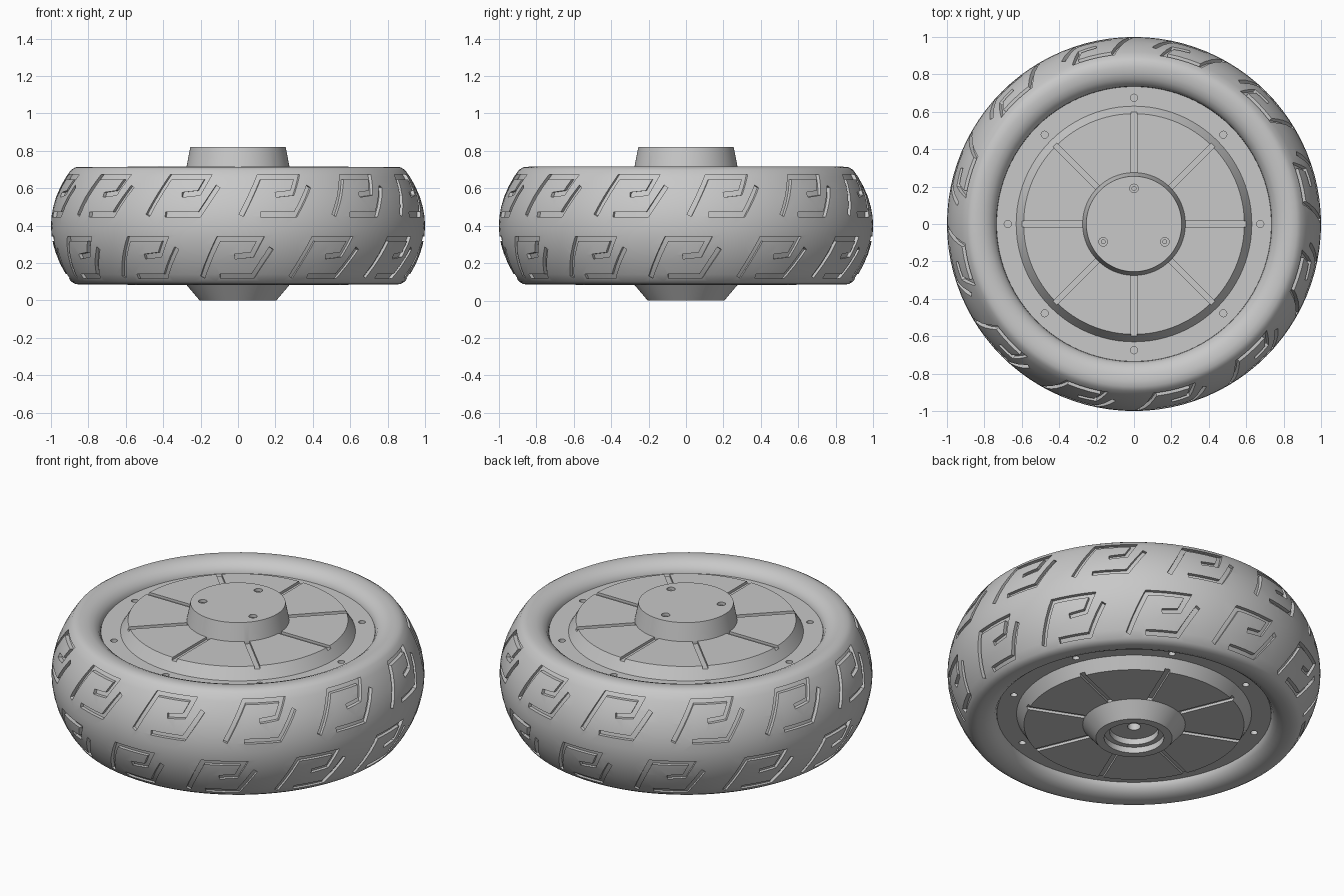
import bpy, bmesh
from math import sin, cos, pi, radians
from mathutils import Vector, Matrix

if "Cube" in bpy.data.objects:
    bpy.data.objects.remove(bpy.data.objects["Cube"])

MID = 0.4  # height of the wheel's centre plane

grey = bpy.data.materials.new("grey")
grey.use_nodes = True
grey.diffuse_color = (0.58, 0.58, 0.58, 1)
grey.node_tree.nodes["Principled BSDF"].inputs["Base Color"].default_value = (0.58, 0.58, 0.58, 1)


def finish(bm, name):
    bmesh.ops.recalc_face_normals(bm, faces=bm.faces)
    if bm.calc_volume(signed=True) < 0:
        bmesh.ops.reverse_faces(bm, faces=bm.faces)
    mesh = bpy.data.meshes.new(name)
    bm.to_mesh(mesh)
    bm.free()
    mesh.materials.append(grey)
    ob = bpy.data.objects.new(name, mesh)
    bpy.context.collection.objects.link(ob)
    return ob


def lathe(name, profile, steps, closed=False):
    # Revolve a (radius, height) profile about the axle
    bm = bmesh.new()
    rings = []
    for r, z in profile:
        count = steps if r > 0 else 1
        rings.append([bm.verts.new((r * cos(2 * pi * i / steps), r * sin(2 * pi * i / steps), z))
                      for i in range(count)])
    pairs = list(zip(rings, rings[1:]))
    if closed:
        pairs.append((rings[-1], rings[0]))
    for a, b in pairs:
        for i in range(steps):
            j = (i + 1) % steps
            corners = [a[i % len(a)], a[j % len(a)], b[j % len(b)], b[i % len(b)]]
            bm.faces.new(list(dict.fromkeys(corners)))
    return finish(bm, name)


def carve(ob, cutter, angle):
    # Use the first solver that returns a complete body
    cutter.hide_render = True
    mod = ob.modifiers.new("carve", "BOOLEAN")
    mod.object, mod.operation = cutter, "DIFFERENCE"
    before = len(ob.data.polygons)
    bpy.ops.object.select_all(action="DESELECT")
    bpy.context.view_layer.objects.active = ob
    ob.select_set(True)
    for solver in ("EXACT", "MANIFOLD", "FLOAT"):
        mod.solver = solver
        bpy.context.view_layer.update()
        result = ob.evaluated_get(bpy.context.evaluated_depsgraph_get())
        if len(result.data.polygons) > before:
            bpy.ops.object.modifier_apply(modifier=mod.name)
            break
    else:
        ob.modifiers.remove(mod)
    bpy.data.objects.remove(cutter)
    bpy.ops.object.shade_smooth_by_angle(angle=radians(angle))


# Tyre: half profile mirrored about the centre plane
half = [(1, 0), (0.997, 0.05), (0.988, 0.1), (0.972, 0.155), (0.948, 0.21), (0.92, 0.26),
        (0.893, 0.298), (0.87, 0.312), (0.84, 0.315), (0.805, 0.312), (0.775, 0.3),
        (0.75, 0.28), (0.737, 0.255), (0.733, 0.22), (0.7, 0.2)]
profile = [(r, MID + h) for r, h in half] + [(r, MID - h) for r, h in reversed(half[1:])]
tyre = lathe("tyre", profile, 96, closed=True)


def tread_radius(z):
    h = abs(z - MID)
    for (r0, h0), (r1, h1) in zip(half, half[1:]):
        if h0 <= h <= h1:
            return r0 + (r1 - r0) * (h - h0) / (h1 - h0)


def groove(bm, path, turn, lift, width=0.026):
    # Path of (degrees, height) becomes a mitred strip wrapped round the tread
    pts = [Vector((radians(a), z + lift)) for a, z in path]
    fine = []
    for p, q in zip(pts, pts[1:]):
        fine += [p.lerp(q, i / 3) for i in range(3)]
    fine.append(pts[-1])
    rings = []
    for i, p in enumerate(fine):
        before = (p - fine[i - 1]).normalized() if i else (fine[1] - p).normalized()
        after = (fine[i + 1] - p).normalized() if i + 1 < len(fine) else before
        side = Vector((-before.y - after.y, before.x + after.x)).normalized()
        side *= width / 2 / max(0.5, side.dot(Vector((-after.y, after.x))))
        ring = []
        for s, depth in ((1, -0.02), (1, 0.05), (-1, 0.05), (-1, -0.02)):
            q = p + side * s
            r = tread_radius(q.y) + depth
            ring.append(bm.verts.new((r * cos(q.x + turn), r * sin(q.x + turn), q.y)))
        rings.append(ring)
    for a, b in zip(rings, rings[1:]):
        for k in range(4):
            bm.faces.new((a[k], a[k - 1], b[k - 1], b[k]))
    bm.faces.new(rings[0])
    bm.faces.new(rings[-1])


# Tread: a hook and an elbow, repeated round two staggered rows
hook = [(0, 0.455), (6, 0.66), (19, 0.66), (16.5, 0.575), (11, 0.565)]
elbow = [(6, 0.46), (17, 0.46), (22.5, 0.61)]
bm = bmesh.new()
for n in range(12):
    for lift, shift in ((0, 1), (-0.33, 18)):
        for path in (hook, elbow):
            groove(bm, path, radians(30 * n + shift), lift)
bmesh.ops.triangulate(bm, faces=bm.faces)
carve(tyre, finish(bm, "tread_cutter"), 35)

# Rim with covers and hubs on both faces, and the axle recess underneath
rim = lathe("rim_and_hub", [
    (0, 0.11), (0.035, 0.11), (0.035, 0.07), (0.13, 0.07), (0.13, 0.035), (0.16, 0.035),
    (0.16, 0), (0.205, 0), (0.275, 0.083), (0.59, 0.083), (0.63, 0.15), (0.735, 0.15),
    (0.735, 0.65), (0.63, 0.65), (0.59, 0.717), (0.275, 0.717), (0.255, 0.82), (0, 0.82)], 96)

bm = bmesh.new()


def hole(radius, ring, angle, z, depth):
    at = (ring * cos(angle), ring * sin(angle), z)
    bmesh.ops.create_cone(bm, cap_ends=True, segments=20, radius1=radius, radius2=radius,
                          depth=depth, matrix=Matrix.Translation(at))


# Radial grooves and rim holes, the lower face turned by half a step
for n in range(8):
    for side, offset in ((1, 0), (-1, pi / 8)):
        a = n * pi / 4 + offset
        place = (Matrix.Rotation(a, 4, "Z") @ Matrix.Translation((0.455, 0, MID + side * 0.332))
                 @ Matrix.Diagonal((0.36, 0.03, 0.06, 1)))
        bmesh.ops.create_cube(bm, size=1, matrix=place)
        hole(0.019, 0.675, a, MID + side * 0.25, 0.06)
# Screw holes in the hub cap
for n in range(3):
    hole(0.023, 0.19, pi / 2 + n * 2 * pi / 3, 0.82, 0.05)
carve(rim, finish(bm, "rim_cutter"), 25)

# Screws sunk in the hub cap
for n in range(3):
    bm = bmesh.new()
    hole(0.013, 0.19, pi / 2 + n * 2 * pi / 3, 0.797, 0.02)
    finish(bm, "hub_screw_%d" % (n + 1))
